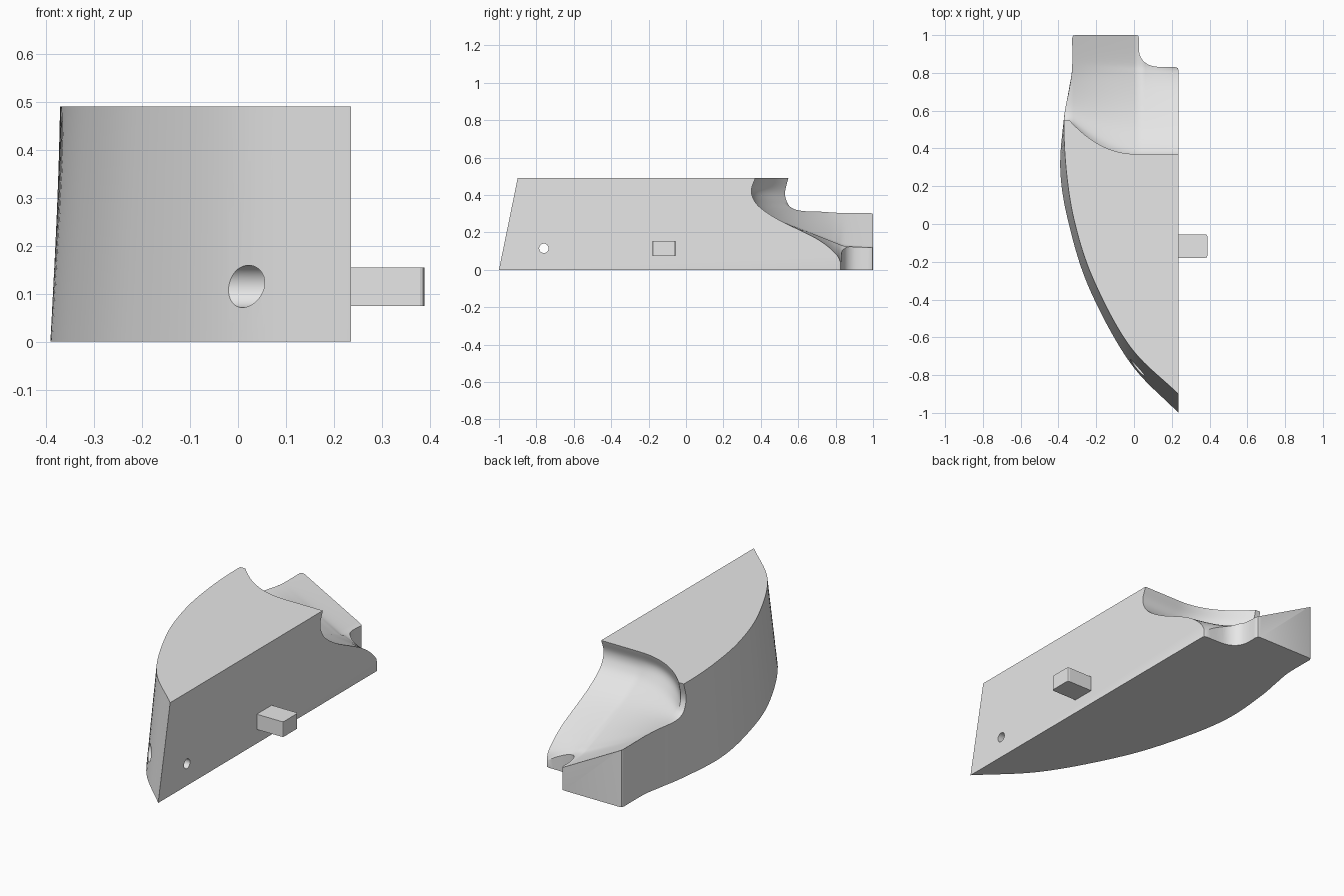
import bpy, bmesh
from math import pi, radians
from mathutils import Vector, Matrix

if "Cube" in bpy.data.objects:
    bpy.data.objects.remove(bpy.data.objects["Cube"])

grey = bpy.data.materials.new("plain_grey")
grey.use_nodes = True
grey.diffuse_color = (0.8, 0.8, 0.8, 1)
grey.node_tree.nodes["Principled BSDF"].inputs["Base Color"].default_value = grey.diffuse_color


def spline(points, steps):
    """Smooth curve through the points (Catmull-Rom)."""
    p = [Vector(q) for q in points]
    p = [2 * p[0] - p[1]] + p + [2 * p[-1] - p[-2]]
    out = []
    for a, b, c, d in zip(p, p[1:], p[2:], p[3:]):
        for i in range(steps):
            t = i / steps
            out.append(0.5 * (2 * b + (c - a) * t + (2 * a - 5 * b + 4 * c - d) * t ** 2
                              + (3 * b - a - 3 * c + d) * t ** 3))
    return out + [p[-2]]


def finish(name, bm):
    bmesh.ops.recalc_face_normals(bm, faces=bm.faces)
    mesh = bpy.data.meshes.new(name)
    bm.to_mesh(mesh)
    bm.free()
    mesh.materials.append(grey)
    ob = bpy.data.objects.new(name, mesh)
    bpy.context.collection.objects.link(ob)
    return ob


def loft(name, loops):
    """Closed skin over matching loops, capped at both ends."""
    bm = bmesh.new()
    rings = [[bm.verts.new(p) for p in loop] for loop in loops]
    for r, s in zip(rings, rings[1:]):
        for i in range(len(r)):
            j = (i + 1) % len(r)
            bm.faces.new((r[i], r[j], s[j], s[i]))
    bm.faces.new(rings[0])
    bm.faces.new(rings[-1])
    return finish(name, bm)


def rod(name, radius, x0, x1, y, z):
    bm = bmesh.new()
    bmesh.ops.create_cone(bm, cap_ends=True, segments=40, radius1=radius, radius2=radius,
                          depth=x1 - x0,
                          matrix=Matrix.Translation(((x0 + x1) / 2, y, z))
                          @ Matrix.Rotation(pi / 2, 4, "Y"))
    return finish(name, bm)


def activate(ob):
    bpy.ops.object.select_all(action="DESELECT")
    ob.select_set(True)
    bpy.context.view_layer.objects.active = ob


def carve(ob, cutter):
    activate(ob)
    mod = ob.modifiers.new("carve", "BOOLEAN")
    mod.operation = "DIFFERENCE"
    mod.solver = "EXACT"
    mod.object = cutter
    bpy.ops.object.modifier_apply(modifier=mod.name)
    bpy.data.objects.remove(cutter)


# Body: curved outer wall leaning inwards, flat mating face, stepped tail
inner = 0.235
low = spline([(inner, -1), (-0.02, -0.735), (-0.235, -0.345), (-0.345, 0), (-0.39, 0.28),
              (-0.372, 0.55), (-0.345, 0.71), (-0.328, 0.82), (-0.327, 0.985)], 10)
high = spline([(inner, -0.9), (-0.02, -0.65), (-0.212, -0.3), (-0.312, 0), (-0.358, 0.28),
               (-0.37, 0.55), (-0.343, 0.71), (-0.328, 0.82), (-0.327, 0.985)], 10)
step = spline([(0.026, 0.985), (0.026, 0.92), (0.037, 0.88), (0.065, 0.85), (0.115, 0.833),
               (0.22, 0.83)], 4)
tail = [Vector(p) for p in ((-0.322, 0.997), (-0.31, 1), (0.01, 1), (0.022, 0.997))] \
    + step + [Vector((0.232, 0.826)), Vector((inner, 0.815))]
body = loft("body", [[(p.x, p.y, z) for p in side + tail] for side, z in ((low, 0), (high, 0.49))])

# Scooped saddle: profiles (y, z) at the mating face, the middle and the outer wall
lip = [(0.385, 0.55), (0.37, 0.49), (0.35, 0.43), (0.36, 0.38), (0.4, 0.33), (0.5, 0.265)]
face_side = lip + [(0.7, 0.165), (0.8, 0.085), (0.83, 0.025), (0.86, -0.06)]
middle = lip + [(0.7, 0.185), (0.8, 0.145), (0.87, 0.125), (1.1, 0.115)]
wall_side = [(0.56, 0.55), (0.547, 0.49), (0.53, 0.42), (0.535, 0.375), (0.56, 0.335),
             (0.62, 0.315), (0.75, 0.31), (0.82, 0.31), (0.9, 0.31), (1.1, 0.31)]


def clamp(t):
    return max(0.0, min(1.0, t))


def scoop_section(x):
    drop = clamp((x - 0.04) / (inner - 0.04))
    rise = clamp((0.02 - x) / 0.36)
    points = []
    for i, (a, m, b) in enumerate(zip(face_side, middle, wall_side)):
        k = clamp((i - 2) / 4)
        weight = rise ** 2.2 * (1 - k) + rise * k
        base = Vector(m).lerp(Vector(a), drop)
        points.append(base.lerp(Vector(b), weight))
    curve = spline(points, 6)
    curve += [Vector((1.3, curve[-1].y)), Vector((1.3, 0.7)), Vector((curve[0].x, 0.7))]
    return [(x, p.x, p.y) for p in curve]


carve(body, loft("scoop_cutter", [scoop_section(0.3 - 0.02 * i) for i in range(39)]))

# Screw hole with a wide recess from the outer wall
carve(body, rod("recess_cutter", 0.044, -0.2, 0.14, -0.76, 0.115))
carve(body, rod("hole_cutter", 0.025, 0, 0.4, -0.76, 0.115))
activate(body)
bpy.ops.object.shade_smooth_by_angle(angle=radians(35))

# Locating peg on the mating face
bm = bmesh.new()
bmesh.ops.create_cube(bm, size=1, matrix=Matrix.Translation((0.311, -0.117, 0.114))
                      @ Matrix.Diagonal((0.154, 0.124, 0.08, 1)))
ends = [e for e in bm.edges if all(v.co.x > 0.3 for v in e.verts)
        and abs(e.verts[0].co.z - e.verts[1].co.z) > 0.01]
bmesh.ops.bevel(bm, geom=ends, offset=0.009, segments=2, affect="EDGES", profile=0.5)
finish("locating_peg", bm)
